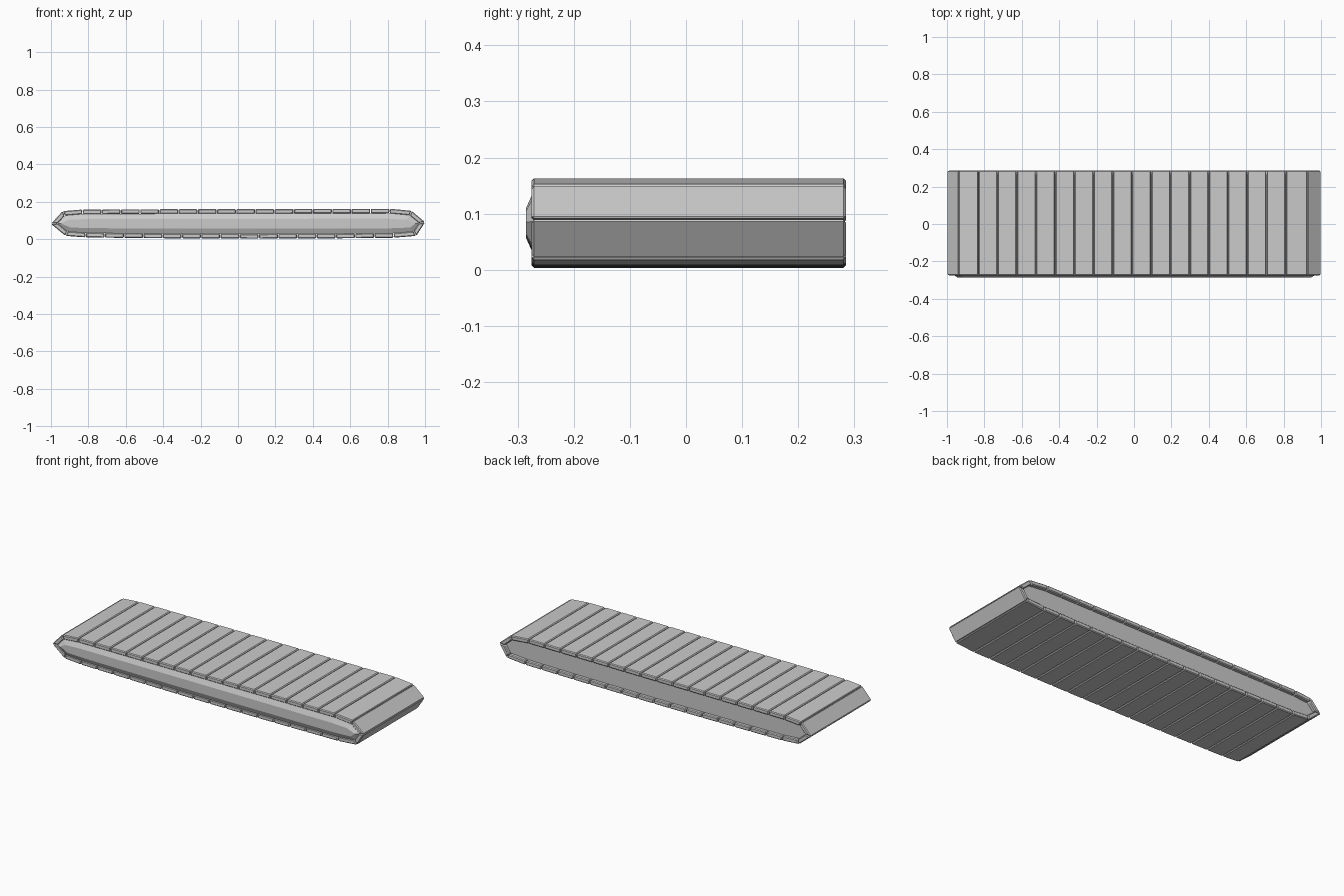
import bpy, bmesh
from mathutils import Vector

if "Cube" in bpy.data.objects:
    bpy.data.objects.remove(bpy.data.objects["Cube"])

Y_FRONT, Y_BACK = -0.275, 0.285
THICK, GAP, CHAMFER = 0.025, 0.0015, 0.0045


def finish(name, bm):
    bmesh.ops.recalc_face_normals(bm, faces=bm.faces[:])
    me = bpy.data.meshes.new(name)
    bm.to_mesh(me)
    bm.free()
    ob = bpy.data.objects.new(name, me)
    bpy.context.collection.objects.link(ob)
    return ob


def loft(bm, rings):
    rows = [[bm.verts.new(p) for p in r] for r in rings]
    n = len(rows[0])
    for a, b in zip(rows, rows[1:]):
        for i in range(n):
            j = (i + 1) % n
            bm.faces.new((a[i], a[j], b[j], b[i]))
    bm.faces.new(rows[0])
    bm.faces.new(rows[-1])


def run(x0, z0, x1, z1, sag, n):
    # evenly spaced hinge points along a slightly bowed run
    pts = []
    for i in range(n + 1):
        t = i / n
        pts.append(Vector((x0 + (x1 - x0) * t,
                           z0 + (z1 - z0) * t + sag * 4 * t * (1 - t))))
    return pts


# Outer hinge loop, clockwise from the left tip
hinges = [Vector((-1, 0.082)), Vector((-0.938, 0.150))]
hinges += run(-0.832, 0.159, 0.811, 0.163, 0.0005, 16)
hinges += [Vector((0.928, 0.152)), Vector((1, 0.091)), Vector((0.953, 0.018))]
hinges += run(0.832, 0.008, -0.815, 0.010, -0.0055, 16)
hinges += [Vector((-0.922, 0.018))]
N = len(hinges)


def inset(i, d):
    # mitred inward offset of a hinge point
    a = (hinges[i] - hinges[i - 1]).normalized()
    b = (hinges[(i + 1) % N] - hinges[i]).normalized()
    na, nb = Vector((a.y, -a.x)), Vector((b.y, -b.x))
    m = (na + nb).normalized()
    return hinges[i] + m * (d / m.dot(na))


# Track plates
for i in range(N):
    j = (i + 1) % N
    d = (hinges[j] - hinges[i]).normalized() * GAP
    quad = [hinges[i] + d, hinges[j] - d, inset(j, THICK) - d, inset(i, THICK) + d]
    bm = bmesh.new()
    loft(bm, [[(p.x, y, p.y) for p in quad] for y in (Y_FRONT, Y_BACK)])
    bmesh.ops.bevel(bm, geom=bm.edges[:], offset=CHAMFER, segments=1,
                    affect='EDGES', clamp_overlap=True)
    finish(f"track_plate_{i:02d}", bm)

# Inner core: raised bevelled panel at the front, recessed flat at the back
outline = [inset(i, THICK - 0.001) for i in range(N)]
raised = [Vector((p.x * 0.98, 0.083 + (p.y - 0.083) * 0.48)) for p in outline]
bm = bmesh.new()
loft(bm, [[(p.x, -0.285, p.y) for p in raised],
          [(p.x, -0.272, p.y) for p in outline],
          [(p.x, 0.264, p.y) for p in outline]])
finish("track_core", bm)
